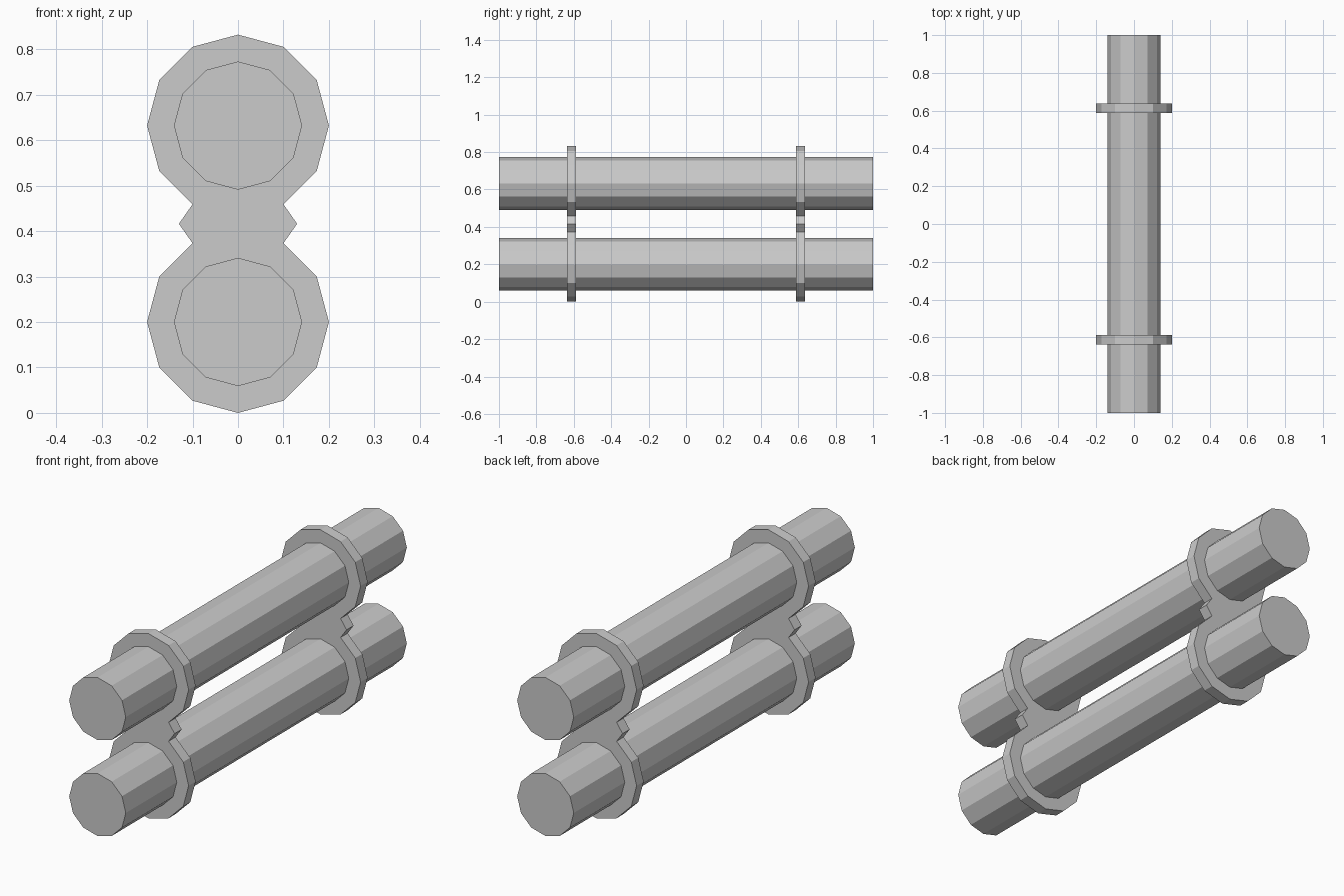
import bpy, bmesh
from math import sin, cos, radians

if "Cube" in bpy.data.objects:
    bpy.data.objects.remove(bpy.data.objects["Cube"])

LOW, HIGH = 0.2, 0.632      # pipe axis heights
MID = (LOW + HIGH) / 2


def arc(radius, z, start, end):
    """Points on a 12-sided circle in the XZ plane."""
    return [(radius * cos(radians(a)), z + radius * sin(radians(a)))
            for a in range(start, end + 1, 30)]


def extrude_profile(name, points, y0, y1):
    """Closed prism: an XZ profile swept along Y."""
    bm = bmesh.new()
    face = bm.faces.new([bm.verts.new((x, y0, z)) for x, z in points])
    result = bmesh.ops.extrude_face_region(bm, geom=[face], use_keep_orig=True)
    moved = [v for v in result["geom"] if isinstance(v, bmesh.types.BMVert)]
    bmesh.ops.translate(bm, verts=moved, vec=(0, y1 - y0, 0))
    bmesh.ops.recalc_face_normals(bm, faces=bm.faces)
    mesh = bpy.data.meshes.new(name)
    bm.to_mesh(mesh)
    bm.free()
    obj = bpy.data.objects.new(name, mesh)
    bpy.context.collection.objects.link(obj)
    return obj


# Two straight pipes
for name, z in (("lower_pipe", LOW), ("upper_pipe", HIGH)):
    extrude_profile(name, arc(0.141, z, 0, 330), -1, 1)

# Double-ring brackets with a small pointed tab on each side of the waist
bracket = (arc(0.2, HIGH, -60, 240) + [(-0.13, MID)]
           + arc(0.2, LOW, 120, 420) + [(0.13, MID)])
for name, y in (("front_bracket", -0.612), ("back_bracket", 0.612)):
    extrude_profile(name, bracket, y - 0.025, y + 0.025)
